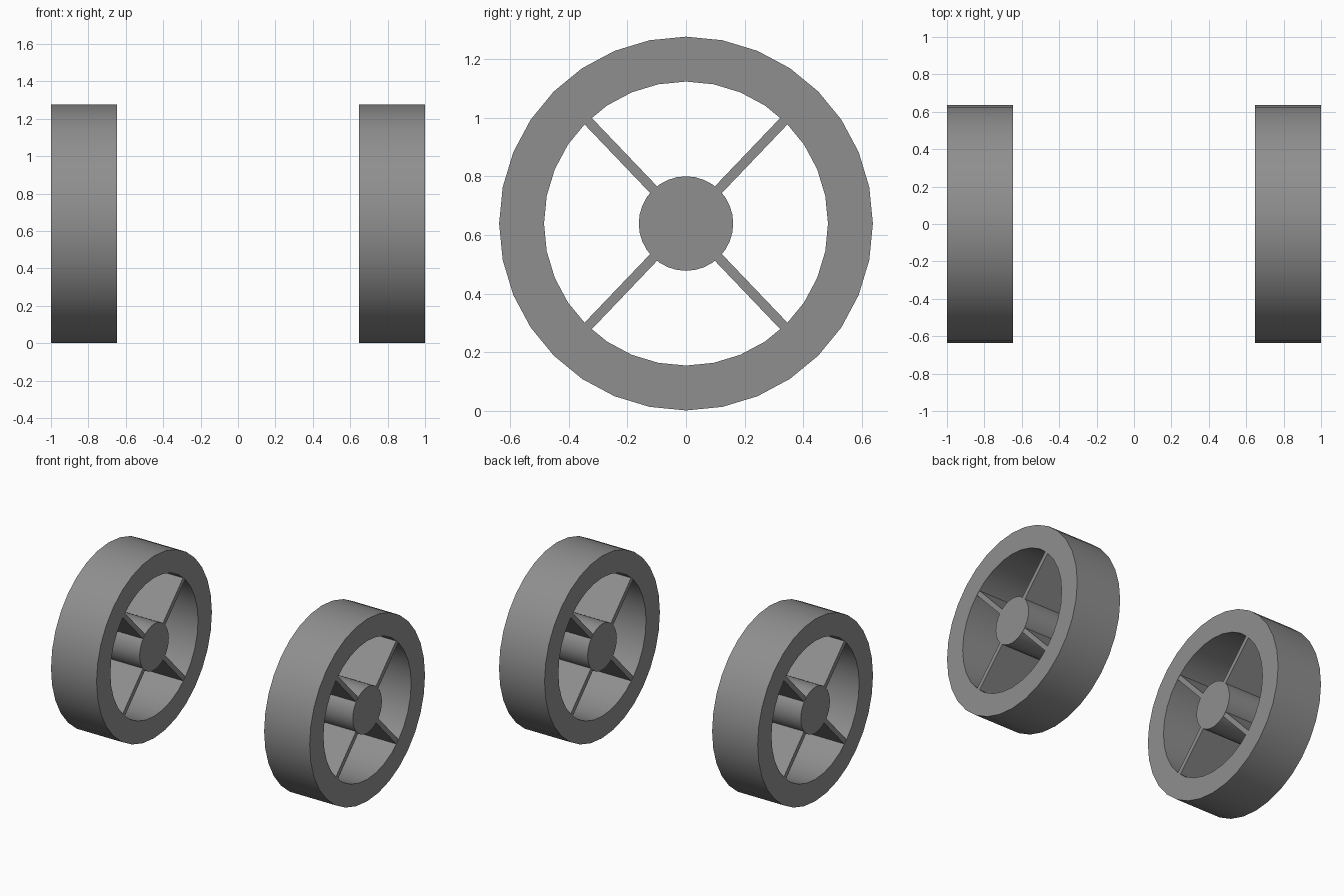
import bpy, bmesh, math
from mathutils import Matrix

if "Cube" in bpy.data.objects:
    bpy.data.objects.remove(bpy.data.objects["Cube"])

SIDES = 32
CZ = 0.639                      # axle height
X0, X1 = 0.648, 1.0             # wheel inner and outer face
R_OUT, R_IN, R_HUB = 0.637, 0.484, 0.161

# Dark grey rubber
dark = bpy.data.materials.new("dark_grey")
dark.diffuse_color = (0.275, 0.275, 0.275, 1)
dark.use_nodes = True
dark.node_tree.nodes["Principled BSDF"].inputs["Base Color"].default_value = dark.diffuse_color


def finish(bm, name, smooth=True):
    bmesh.ops.recalc_face_normals(bm, faces=bm.faces)
    mesh = bpy.data.meshes.new(name)
    bm.to_mesh(mesh)
    bm.free()
    mesh.materials.append(dark)
    ob = bpy.data.objects.new(name, mesh)
    bpy.context.collection.objects.link(ob)
    if smooth:
        bpy.ops.object.select_all(action='DESELECT')
        ob.select_set(True)
        bpy.context.view_layer.objects.active = ob
        bpy.ops.object.shade_smooth_by_angle(angle=math.radians(30))
    return ob


def ring(bm, x, r):
    return [bm.verts.new((x, r * math.sin(a), CZ + r * math.cos(a)))
            for a in (2 * math.pi * i / SIDES for i in range(SIDES))]


def bridge(bm, a, b):
    for i in range(SIDES):
        j = (i + 1) % SIDES
        bm.faces.new((a[i], a[j], b[j], b[i]))


def wheel(side, xa, xb):
    # Tyre: rectangular section swept round the axle
    bm = bmesh.new()
    loops = [ring(bm, x, r) for x, r in
             ((xa, R_OUT), (xb, R_OUT), (xb, R_IN), (xa, R_IN))]
    for k in range(4):
        bridge(bm, loops[k], loops[(k + 1) % 4])
    finish(bm, side + "_tyre")

    # Hub: solid cylinder flush with the tyre faces
    bm = bmesh.new()
    a, b = ring(bm, xa, R_HUB), ring(bm, xb, R_HUB)
    bridge(bm, a, b)
    bm.faces.new(a)
    bm.faces.new(b)
    finish(bm, side + "_hub")

    # Spokes: four full-depth plates from hub to tyre
    bm = bmesh.new()
    start, end = R_HUB - 0.01, R_IN + 0.004
    for sy in (-1, 1):
        for sz in (-1, 1):
            angle = math.radians(46.3) * sy * sz
            m = (Matrix.Translation(((xa + xb) / 2, 0, CZ))
                 @ Matrix.Rotation(angle, 4, 'X')
                 @ Matrix.Translation((0, sy * (start + end) / 2, 0))
                 @ Matrix.Diagonal((abs(xb - xa) - 0.004, end - start, 0.033, 1)))
            bmesh.ops.create_cube(bm, size=1, matrix=m)
    finish(bm, side + "_spokes", smooth=False)


wheel("right", X0, X1)
wheel("left", -X1, -X0)
